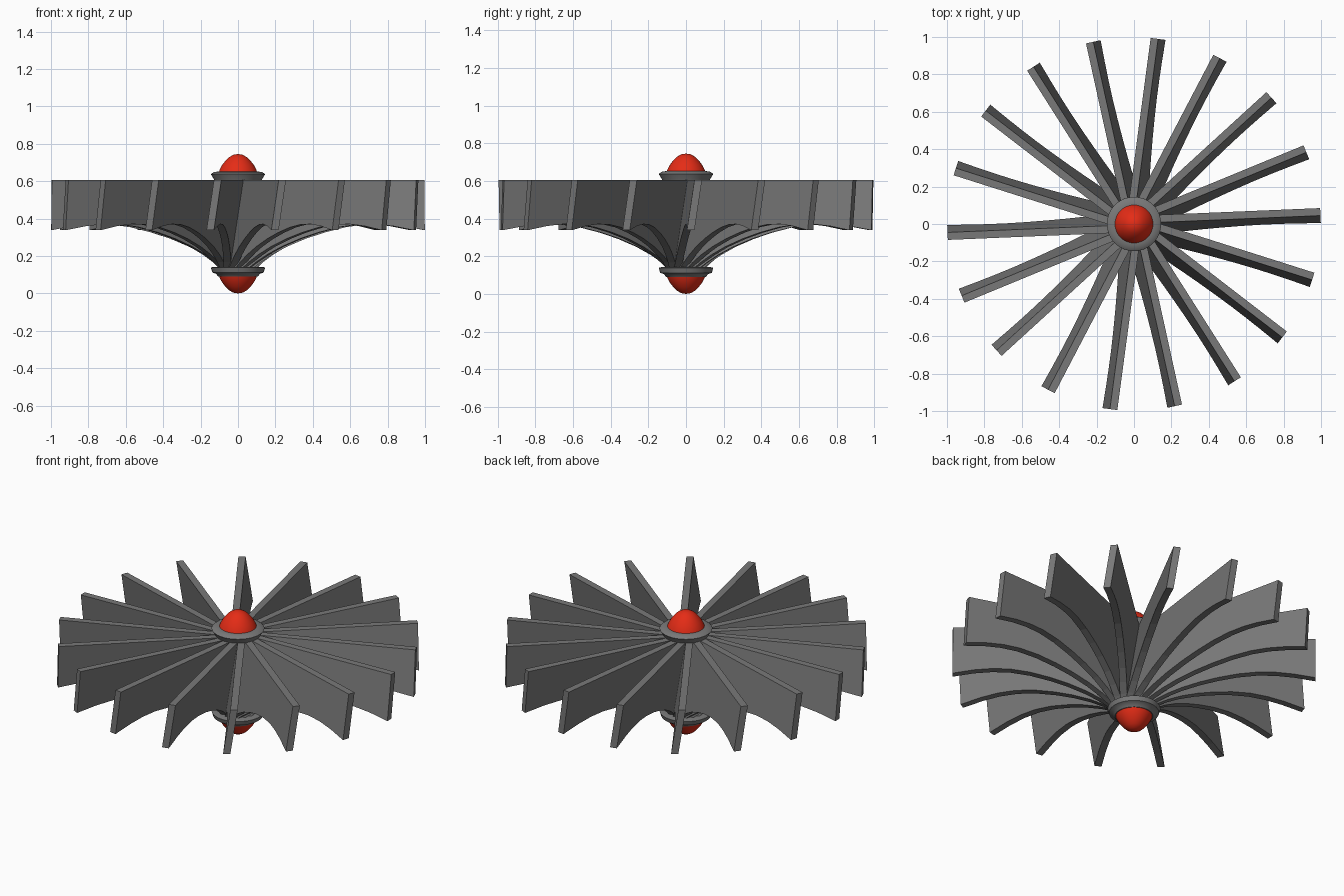
import bpy, bmesh, math
from mathutils import Matrix

old = bpy.data.objects.get("Cube")
if old:
    bpy.data.objects.remove(old, do_unlink=True)


def material(name, rgb):
    m = bpy.data.materials.new(name)
    m.use_nodes = True
    m.diffuse_color = (*rgb, 1)
    m.node_tree.nodes["Principled BSDF"].inputs["Base Color"].default_value = (*rgb, 1)
    return m


steel = material("dark grey metal", (0.19, 0.19, 0.19))
red = material("red", (0.78, 0.025, 0.008))


def add_object(name, bm, mat):
    bmesh.ops.recalc_face_normals(bm, faces=bm.faces)
    mesh = bpy.data.meshes.new(name)
    bm.to_mesh(mesh)
    bm.free()
    mesh.materials.append(mat)
    ob = bpy.data.objects.new(name, mesh)
    bpy.context.collection.objects.link(ob)
    return ob


def lathe(name, profile, mat, steps=48, smooth_angle=30):
    bm = bmesh.new()
    verts = [bm.verts.new((r, 0, z)) for r, z in profile]
    edges = [bm.edges.new(pair) for pair in zip(verts, verts[1:])]
    bmesh.ops.spin(bm, geom=verts + edges, cent=(0, 0, 0), axis=(0, 0, 1),
                   angle=math.tau, steps=steps)
    bmesh.ops.remove_doubles(bm, verts=bm.verts, dist=0.0005)
    ob = add_object(name, bm, mat)
    bpy.ops.object.select_all(action='DESELECT')
    ob.select_set(True)
    bpy.context.view_layer.objects.active = ob
    bpy.ops.object.shade_smooth_by_angle(angle=math.radians(smooth_angle))
    return ob


# Fan blades: flat top, arched lower edge, leaning about the radial axis
BLADES, THICK, TOP, LEAN, PIVOT = 18, 0.04, 0.605, 0.15, 0.45
lower_edge = [(0.02, 0.12), (0.08, 0.135), (0.12, 0.167), (0.18, 0.207), (0.26, 0.25),
              (0.36, 0.292), (0.46, 0.325), (0.57, 0.353), (0.68, 0.369),
              (0.78, 0.37), (0.88, 0.36), (0.998, 0.338)]


def make_blade(index):
    bm = bmesh.new()
    outline = lower_edge + [(lower_edge[-1][0], TOP), (lower_edge[0][0], TOP)]
    sides = []
    for side in (-1, 1):
        sides.append([bm.verts.new((r, side * THICK / 2 + LEAN * (z - PIVOT), z))
                      for r, z in outline])
        bm.faces.new(sides[-1])
    a, b = sides
    for i in range(len(a)):
        j = (i + 1) % len(a)
        bm.faces.new((a[i], a[j], b[j], b[i]))
    angle = math.radians(2.4) + index * math.tau / BLADES
    bm.transform(Matrix.Rotation(angle, 4, 'Z'))
    add_object(f"blade_{index + 1}", bm, steel)


for n in range(BLADES):
    make_blade(n)

# Hub collars
lathe("upper_collar", [(0, 0.6), (0.125, 0.6), (0.13, 0.612), (0.145, 0.637),
                       (0.13, 0.648), (0.105, 0.652), (0, 0.652)], steel)
lathe("lower_collar", [(0, 0.142), (0.132, 0.142), (0.145, 0.138), (0.137, 0.112),
                       (0.118, 0.105), (0.105, 0.09), (0, 0.09)], steel)

# Domed caps, the lower one upside down
dome = [(0.103, 0), (0.097, 0.016), (0.085, 0.038), (0.068, 0.06),
        (0.048, 0.08), (0.025, 0.093), (0, 0.097)]
lathe("upper_cap", [(r, 0.648 + h) for r, h in dome], red)
lathe("lower_cap", [(r, 0.097 - h) for r, h in dome], red)
